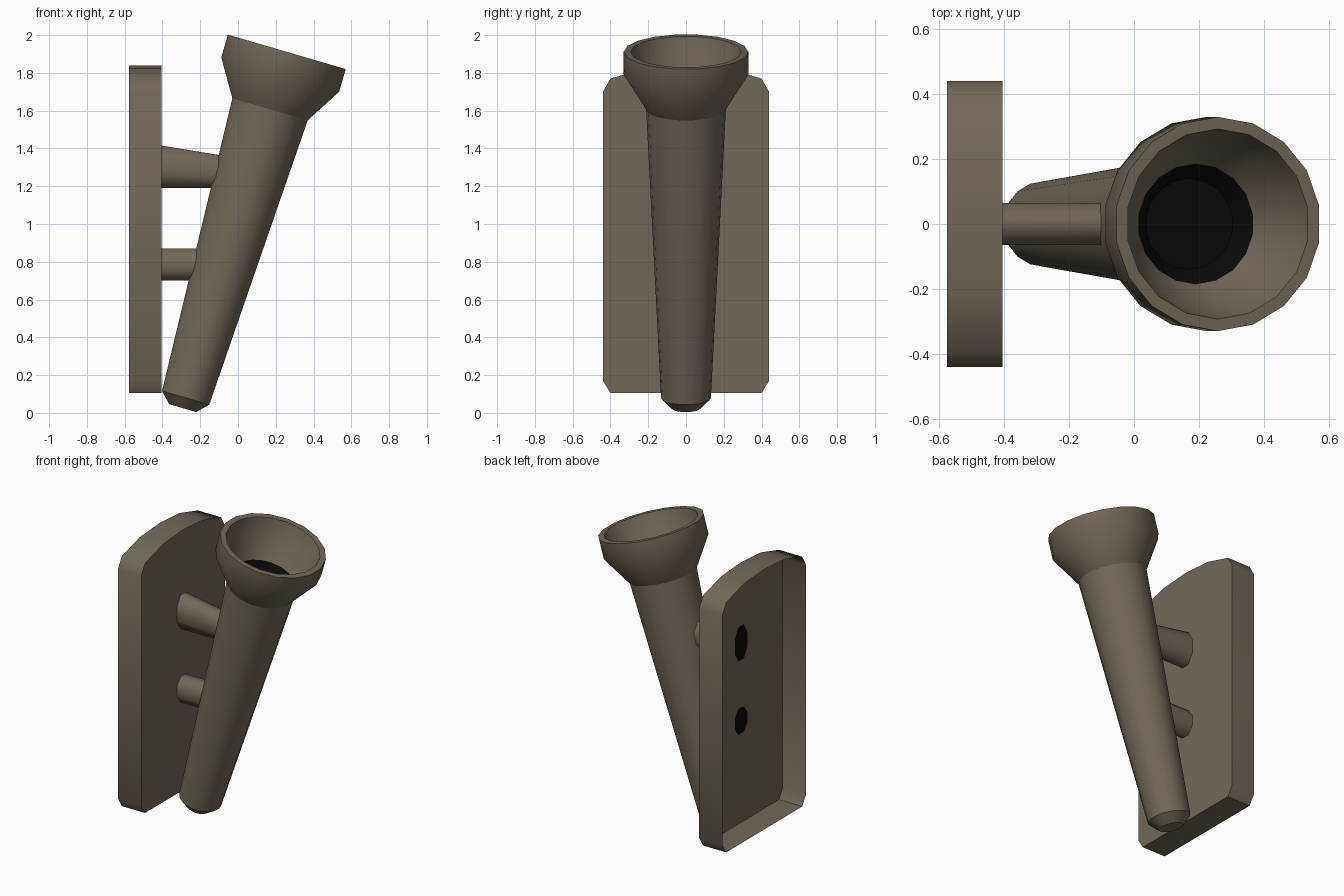
import bpy, bmesh, math

if "Cube" in bpy.data.objects:
    bpy.data.objects.remove(bpy.data.objects["Cube"])


def make_material(name, color):
    mat = bpy.data.materials.new(name)
    mat.use_nodes = True
    mat.diffuse_color = color
    mat.node_tree.nodes["Principled BSDF"].inputs["Base Color"].default_value = color
    return mat


BROWN = make_material("weathered brown", (0.165, 0.138, 0.1, 1))
BLACK = make_material("soot black", (0.003, 0.003, 0.003, 1))
TILT = math.radians(16.3)


def loft(name, rings, angle, caps=(True, True), mats=(BROWN,), soot=None):
    """Skin a list of matching point rings; segments in soot get the second material."""
    bm = bmesh.new()
    loops = [[bm.verts.new(p) for p in ring] for ring in rings]
    n = len(rings[0])
    soot = soot or ()
    for s, (a, b) in enumerate(zip(loops, loops[1:])):
        for i in range(n):
            j = (i + 1) % n
            face = bm.faces.new((a[i], a[j], b[j], b[i]))
            face.material_index = int(s in soot)
    for use, loop, seg in zip(caps, (loops[0], loops[-1]), (0, len(loops) - 1)):
        if use:
            bm.faces.new(loop).material_index = int(seg in soot)
    bmesh.ops.recalc_face_normals(bm, faces=bm.faces)
    mesh = bpy.data.meshes.new(name)
    bm.to_mesh(mesh)
    bm.free()
    obj = bpy.data.objects.new(name, mesh)
    bpy.context.collection.objects.link(obj)
    for mat in mats:
        mesh.materials.append(mat)
    bpy.ops.object.select_all(action="DESELECT")
    obj.select_set(True)
    bpy.context.view_layer.objects.active = obj
    bpy.ops.object.shade_smooth_by_angle(angle=math.radians(angle))
    return obj


def turned(name, profile, angle, **options):
    """Eighteen-sided lathe part on the tilted axis, from (radius, height) pairs."""
    turns = [math.radians(10 + 20 * k) for k in range(18)]
    rings = [[(r * math.cos(t), r * math.sin(t), h) for t in turns] for r, h in profile]
    obj = loft(name, rings, angle, **options)
    obj.rotation_euler.y = TILT
    obj.location = (-0.277, 0, 0.08)
    return obj


def oval(x, low, high, half_width=0.065):
    """Upright eight-sided oval across the x axis."""
    flat = math.cos(math.pi / 8)
    turns = [math.pi / 8 + k * math.pi / 4 for k in range(8)]
    mid, half = (low + high) / 2, (high - low) / 2
    return [(x, half_width / flat * math.cos(t), mid + half / flat * math.sin(t)) for t in turns]


# Tapered handle with a chamfered foot
turned("handle", [(0.076, -0.057), (0.132, 0), (0.211, 1.591)], 30, caps=(True, False))

# Hollow cup, sooty at the bottom
turned("cup", [(0.211, 1.591), (0.33, 1.783), (0.33, 1.908), (0.293, 1.908),
               (0.262, 1.79), (0.186, 1.665), (0.14, 1.595)],
       50, caps=(False, True), mats=(BROWN, BLACK), soot=(5, 6))

# Wall plate: a thin shell, open at the back
half = [(0.40, 0.105), (0.44, 0.17), (0.44, 1.70), (0.40, 1.77), (0.21, 1.825)]
outline = half + [(0, 1.84)] + [(-y, z) for y, z in reversed(half)]
loft("wall_plate", [[(x, y, z) for y, z in outline] for x in (-0.577, -0.405)],
     50, caps=(False, True))

# Brackets between plate and handle, with dark sockets behind them
for name, low, high, end_x, end_high in (("upper", 1.19, 1.415, -0.05, 1.357),
                                         ("lower", 0.70, 0.87, -0.15, 0.87)):
    loft(name + "_bracket", [oval(-0.405, low, high), oval(end_x, low, end_high)],
         60, caps=(False, True))
    loft(name + "_socket", [oval(-0.408, low, high), oval(-0.406, low, high)],
         30, mats=(BLACK,))
